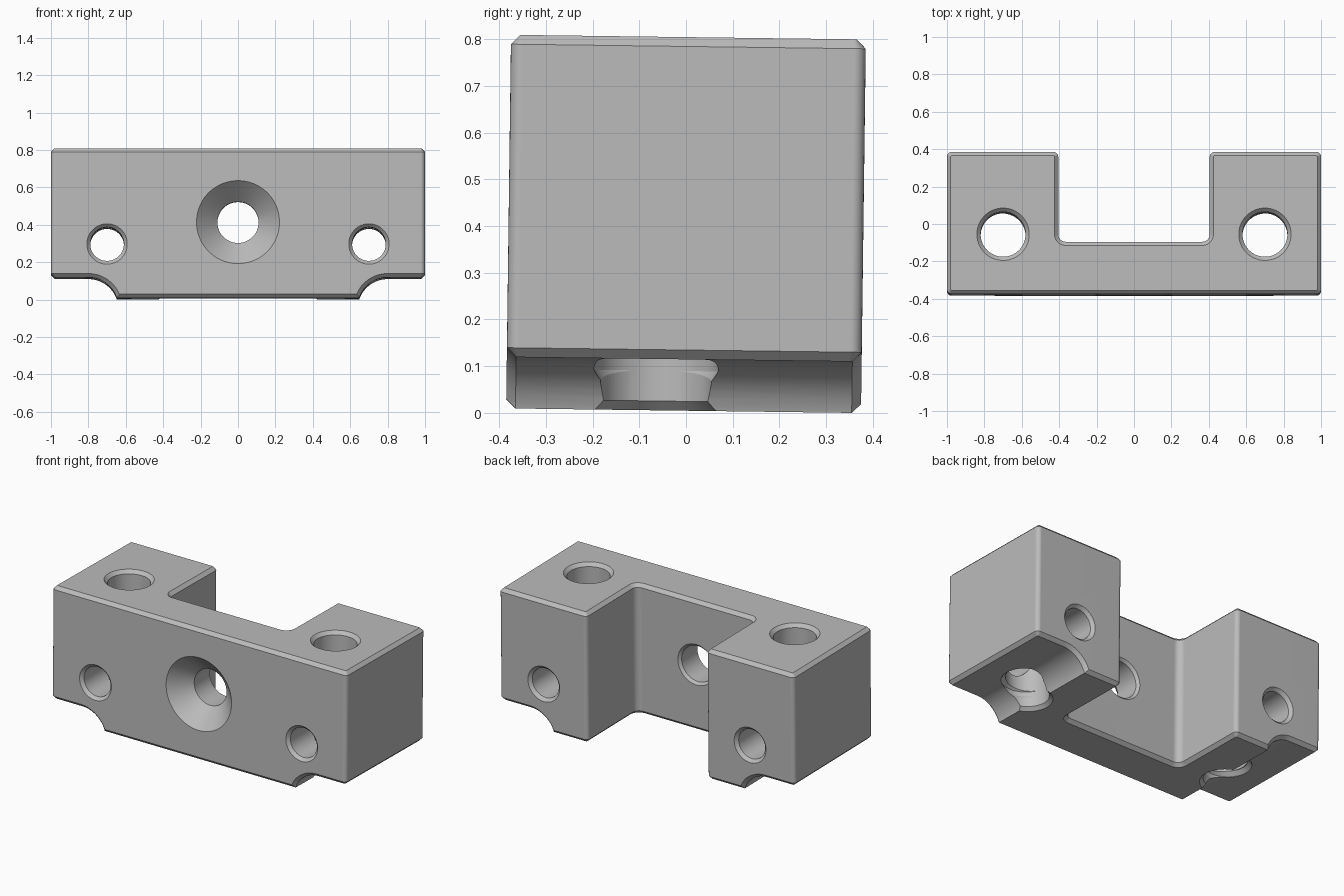
import bpy, bmesh, math
from mathutils import Matrix, Vector

if "Cube" in bpy.data.objects:
    bpy.data.objects.remove(bpy.data.objects["Cube"], do_unlink=True)

HALF_Y, HEIGHT, CHAMFER = 0.38, 0.80, 0.02
HOLE_X = 0.7

grey = bpy.data.materials.new("plain grey")
grey.use_nodes = True
grey.diffuse_color = (0.5, 0.5, 0.5, 1)
grey.node_tree.nodes["Principled BSDF"].inputs["Base Color"].default_value = (0.5, 0.5, 0.5, 1)


def make_object(name, bm):
    bmesh.ops.recalc_face_normals(bm, faces=bm.faces[:])
    mesh = bpy.data.meshes.new(name)
    bm.to_mesh(mesh)
    bm.free()
    mesh.materials.append(grey)
    obj = bpy.data.objects.new(name, mesh)
    bpy.context.collection.objects.link(obj)
    return obj


def prism(name, points, direction):
    bm = bmesh.new()
    face = bm.faces.new([bm.verts.new(p) for p in points])
    top = bmesh.ops.extrude_face_region(bm, geom=[face])
    moved = [g for g in top["geom"] if isinstance(g, bmesh.types.BMVert)]
    bmesh.ops.translate(bm, verts=moved, vec=direction)
    return make_object(name, bm)


def lathe(name, profile, matrix, sides=64):
    """Closed turned solid from (radius, distance along axis) pairs."""
    bm = bmesh.new()
    rings = []
    for r, t in profile:
        angles = [2 * math.pi * (i + 0.5) / sides for i in range(sides)]
        rings.append([bm.verts.new((r * math.cos(a), r * math.sin(a), t)) for a in angles])
    for low, high in zip(rings, rings[1:]):
        for i in range(sides):
            j = (i + 1) % sides
            bm.faces.new((low[i], low[j], high[j], high[i]))
    bm.faces.new(rings[0][::-1])
    bm.faces.new(rings[-1])
    bm.transform(matrix)
    return make_object(name, bm)


def cut(obj, cutter):
    mod = obj.modifiers.new("cut", "BOOLEAN")
    mod.operation, mod.solver, mod.object = "DIFFERENCE", "EXACT", cutter
    bpy.context.view_layer.update()
    graph = bpy.context.evaluated_depsgraph_get()
    mesh = bpy.data.meshes.new_from_object(obj.evaluated_get(graph))
    obj.modifiers.clear()
    obj.data = mesh
    bpy.data.objects.remove(cutter, do_unlink=True)


def rounded(corners, steps=6):
    """Fillet each right-angled (x, y, radius) corner."""
    out = []
    for i, (x, y, r) in enumerate(corners):
        p = Vector((x, y, 0))
        before, after = corners[i - 1], corners[(i + 1) % len(corners)]
        a = (Vector((before[0], before[1], 0)) - p).normalized()
        b = (Vector((after[0], after[1], 0)) - p).normalized()
        for k in range(steps + 1):
            t = math.pi / 2 * k / steps
            out.append(p + (a + b) * r - r * (b * math.cos(t) + a * math.sin(t)))
    return out


# U-shaped body with rounded upright edges
half = [(1, -HALF_Y, 0.025), (1, HALF_Y, 0.025), (0.405, HALF_Y, 0.025), (0.405, -0.10, 0.04)]
outline = half + [(-x, y, r) for x, y, r in reversed(half)]
body = prism("mounting_block", rounded(outline), (0, 0, HEIGHT))

# Raised steps with a curved shoulder under both ends
for side in (1, -1):
    arc = [math.pi / 2 * (1 + k / 12) for k in range(13)]
    shape = [(0.8 + 0.16 * math.cos(a), -0.05 + 0.16 * math.sin(a)) for a in arc]
    shape += [(1.1, -0.05), (1.1, 0.11)]
    cut(body, prism("step_cutter", [(side * x, -0.6, z) for x, z in shape], (0, 1.2, 0)))

# Chamfer around the top and bottom outlines
bm = bmesh.new()
bm.from_mesh(body.data)
bmesh.ops.remove_doubles(bm, verts=bm.verts[:], dist=1e-5)
bm.normal_update()
rims = [e for e in bm.edges if len(e.link_faces) == 2
        and sum(abs(f.normal.z) < 0.15 for f in e.link_faces) == 1
        and any(abs(f.normal.z) < 0.15 for f in e.link_faces)]
bmesh.ops.bevel(bm, geom=rims, offset=CHAMFER, offset_type="OFFSET", segments=1,
                profile=0.5, affect="EDGES", clamp_overlap=False)
bm.to_mesh(body.data)
bm.free()


def through_hole(radius, start, end, chamfer):
    """Profile of a bore with a chamfered mouth at both ends."""
    wide = radius + chamfer + 0.05
    return [(wide, start - 0.05), (radius, start + chamfer),
            (radius, end - chamfer), (wide, end + 0.05)]


along_y = Matrix.Rotation(-math.pi / 2, 4, "X")

for side in (1, -1):
    # Upright bolt holes
    upright = Matrix.Translation((side * HOLE_X, -0.06, 0))
    cut(body, lathe("bolt_cutter", through_hole(0.12, 0, HEIGHT, CHAMFER), upright))
    # Softened mouth where the bolt hole meets the curved shoulder
    mouth = Matrix.Translation((side * (HOLE_X + 0.014), -0.06, 0))
    cut(body, lathe("mouth_cutter", [(0.11, 0.04), (0.133, 0.085), (0.133, 0.112), (0.11, 0.135)], mouth))
    # Front to back side holes
    level = Matrix.Translation((side * HOLE_X, 0, 0.288)) @ along_y
    cut(body, lathe("side_hole_cutter", through_hole(0.09, -HALF_Y, HALF_Y, 0.018), level))

# Countersunk centre hole
sink = [(0.272, -HALF_Y - 0.05), (0.11, -HALF_Y + 0.112), (0.11, -0.115), (0.175, -0.05)]
cut(body, lathe("countersink_cutter", sink, Matrix.Translation((0, 0, 0.405)) @ along_y))

# Slight lean of the whole block, then rest it on the floor
body.data.transform(Matrix.Rotation(math.radians(-0.75), 4, "X")
                    @ Matrix.Translation((0, 0, -HEIGHT / 2)))
lowest = min(v.co.z for v in body.data.vertices)
body.data.transform(Matrix.Translation((0, 0, -lowest)))

bpy.ops.object.select_all(action="DESELECT")
body.select_set(True)
bpy.context.view_layer.objects.active = body
bpy.ops.object.shade_smooth_by_angle(angle=math.radians(25))
weighted = body.modifiers.new("even shading", "WEIGHTED_NORMAL")
weighted.keep_sharp = True
